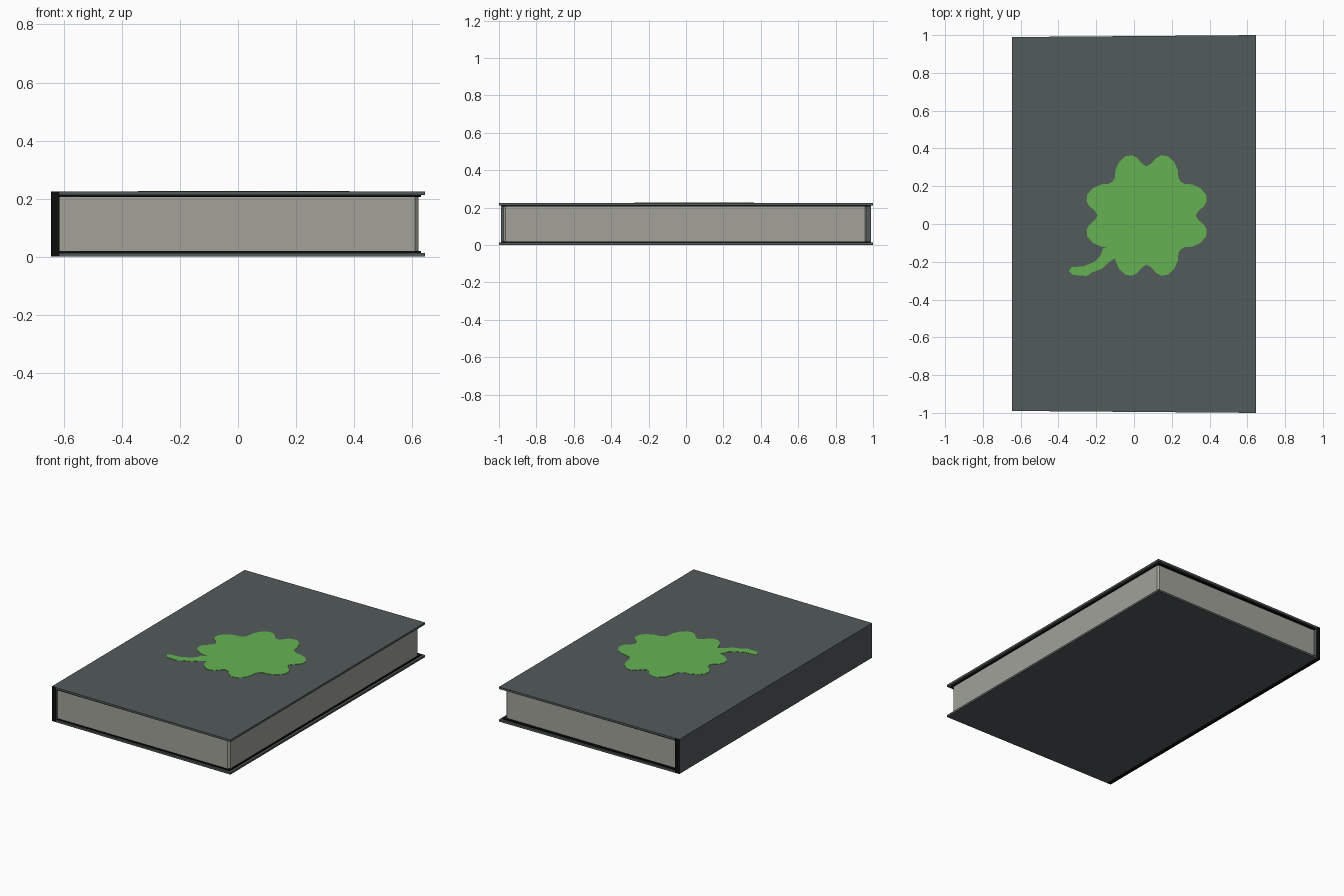
import bpy, bmesh

if "Cube" in bpy.data.objects:
    bpy.data.objects.remove(bpy.data.objects["Cube"])


def material(name, rgb):
    m = bpy.data.materials.new(name)
    m.diffuse_color = (*rgb, 1)
    m.use_nodes = True
    m.node_tree.nodes["Principled BSDF"].inputs["Base Color"].default_value = m.diffuse_color
    return m


COVER = material("slate cover", (0.085, 0.105, 0.103))
PAPER = material("grey paper", (0.36, 0.36, 0.32))
BLACK = material("black binding", (0.004, 0.004, 0.004))
GREEN = material("leaf green", (0.13, 0.45, 0.085))


def prism(name, outline, z0, z1, mats, rule=None):
    """Extrude a flat outline from z0 to z1; rule(normal) picks the material."""
    bm = bmesh.new()
    base = bm.faces.new([bm.verts.new((x, y, z0)) for x, y in outline])
    ext = bmesh.ops.extrude_face_region(bm, geom=[base])
    for v in ext["geom"]:
        if isinstance(v, bmesh.types.BMVert):
            v.co.z = z1
    if base.is_valid and not any(len(e.link_faces) > 1 for e in base.edges):
        bm.faces.new([v for v in base.verts])
    bmesh.ops.holes_fill(bm, edges=bm.edges, sides=0)
    bmesh.ops.recalc_face_normals(bm, faces=bm.faces)
    bm.normal_update()
    if rule:
        for f in bm.faces:
            f.material_index = rule(f.normal)
    me = bpy.data.meshes.new(name)
    bm.to_mesh(me)
    bm.free()
    for m in mats:
        me.materials.append(m)
    ob = bpy.data.objects.new(name, me)
    bpy.context.collection.objects.link(ob)
    return ob


def board(x0, x1, y0, y1):
    """Outline whose y half-size changes from y0 at x0 to y1 at x1."""
    return [(x0, -y0), (x1, -y1), (x1, y1), (x0, y0)]


H = 0.225
# Two covers with thin dark linings on their inner sides
for side, (a, b), (c, d) in (("bottom", (0, 0.013), (0.013, 0.02)),
                             ("top", (H - 0.013, H), (H - 0.02, H - 0.013))):
    prism(side + "_cover", board(-0.615, 0.645, 0.99, 1.0), a, b, [COVER])
    prism(side + "_lining", board(-0.615, 0.63, 0.982, 0.985), c, d, [BLACK])

# Spine: slate outside, black on its ends and underside
prism("spine", board(-0.645, -0.615, 0.99, 0.99), 0, H, [COVER, BLACK],
      lambda n: 1 if abs(n.y) > 0.5 or n.z < -0.5 else 0)

# Page block with slightly chamfered outer corners
prism("pages", [(-0.615, -0.977), (0.61, -0.977), (0.622, -0.965),
                (0.622, 0.957), (0.61, 0.969), (-0.615, 0.969)],
      0.02, H - 0.02, [PAPER])

# Clover: half a leaf, mirrored over the diagonal, then turned four times
half = [(0, 0.26), (0.025, 0.275), (0.05, 0.305), (0.075, 0.318), (0.11, 0.315),
        (0.145, 0.285), (0.165, 0.24), (0.168, 0.2), (0.18, 0.18)]
leaf = half + [(y, x) for x, y in half[-2:0:-1]]
outline = []
for turn in range(4):
    for x, y in leaf:
        for _ in range(turn):
            x, y = y, -x
        outline.append((x + 0.067, y + 0.045))
prism("clover_leaves", outline, H - 0.001, H + 0.002, [GREEN])

# Clover stem
prism("clover_stem", [(-0.08, -0.17), (-0.13, -0.2), (-0.17, -0.237), (-0.22, -0.255),
                      (-0.25, -0.275), (-0.32, -0.27), (-0.345, -0.25),
                      (-0.33, -0.228), (-0.27, -0.225), (-0.21, -0.2),
                      (-0.178, -0.17), (-0.165, -0.13), (-0.08, -0.1)],
      H - 0.001, H + 0.0016, [GREEN])
